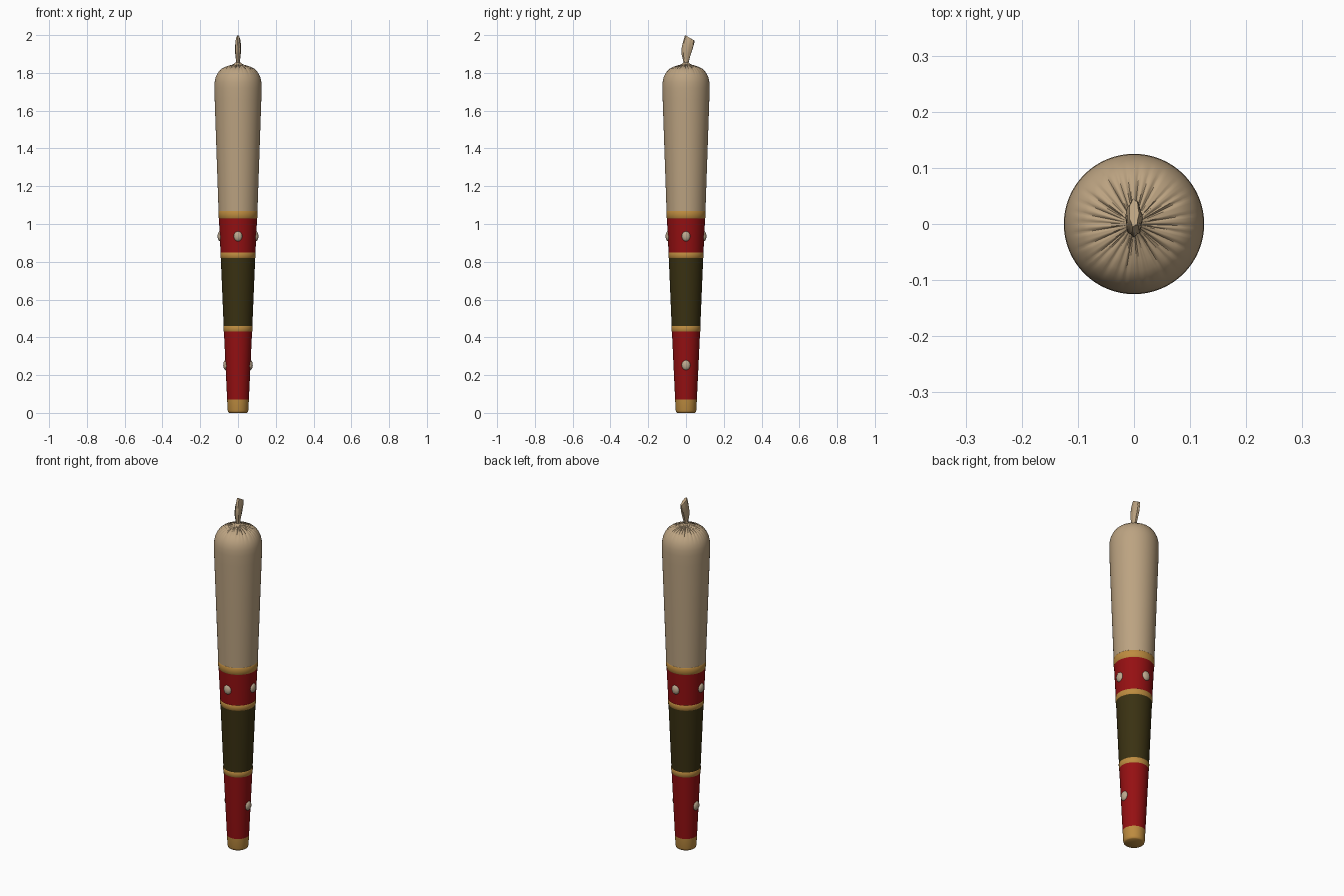
import bpy, bmesh, math, random

if "Cube" in bpy.data.objects:
    bpy.data.objects.remove(bpy.data.objects["Cube"])
random.seed(4)


def material(name, rgb):
    m = bpy.data.materials.new(name)
    m.diffuse_color = (*rgb, 1)
    m.use_nodes = True
    m.node_tree.nodes["Principled BSDF"].inputs["Base Color"].default_value = m.diffuse_color
    return m


PAPER = material("tan paper", (0.50, 0.365, 0.22))
GOLD = material("ochre gold", (0.51, 0.26, 0.05))
RED = material("deep red", (0.30, 0.005, 0.006))
DARK = material("dark olive", (0.042, 0.031, 0.006))
STUD = material("pale stud", (0.50, 0.39, 0.27))


def loft(name, rings, mat, cap_start=False, cap_end=False, angle=40):
    """Skin a list of closed rings of points with quads."""
    bm = bmesh.new()
    loops = [[bm.verts.new(p) for p in ring] for ring in rings]
    n = len(loops[0])
    for a, b in zip(loops, loops[1:]):
        for i in range(n):
            j = (i + 1) % n
            bm.faces.new((a[i], a[j], b[j], b[i]))
    if cap_start:
        bm.faces.new(loops[0][::-1])
    if cap_end:
        bm.faces.new(loops[-1])
    me = bpy.data.meshes.new(name)
    bm.to_mesh(me)
    bm.free()
    me.materials.append(mat)
    ob = bpy.data.objects.new(name, me)
    bpy.context.collection.objects.link(ob)
    bpy.ops.object.select_all(action='DESELECT')
    ob.select_set(True)
    bpy.context.view_layer.objects.active = ob
    bpy.ops.object.shade_smooth_by_angle(angle=math.radians(angle))
    return ob


def circle(z, r, n=64):
    return [(r * math.cos(2 * math.pi * i / n), r * math.sin(2 * math.pi * i / n), z)
            for i in range(n)]


def shaft_radius(z):
    pts = [(0, 0.054), (0.07, 0.0575), (0.45, 0.0755), (0.83, 0.0915), (1.05, 0.102), (1.1, 0.104)]
    for (z0, r0), (z1, r1) in zip(pts, pts[1:]):
        if z <= z1:
            return r0 + (r1 - r0) * (z - z0) / (z1 - z0)


# Rounded foot
loft("foot_cap", [circle(0, 0.047), circle(0.004, 0.052), circle(0.013, 0.0545),
                  circle(0.07, 0.0575)], GOLD, cap_start=True)

# Painted shaft sections
for name, z0, z1, mat in (("lower_red_wrap", 0.07, 0.43, RED),
                          ("dark_grip", 0.46, 0.82, DARK),
                          ("upper_red_wrap", 0.85, 1.03, RED)):
    loft(name, [circle(z, shaft_radius(z)) for z in (z0, (z0 + z1) / 2, z1)], mat)

# Slightly raised gold bands
for name, z0, z1 in (("lower_band", 0.43, 0.46), ("middle_band", 0.82, 0.85),
                     ("upper_band", 1.03, 1.07)):
    a, b = shaft_radius(z0), shaft_radius(z1)
    loft(name, [circle(z0, a), circle(z0 + 0.002, a + 0.0015),
                circle(z1 - 0.002, b + 0.0015), circle(z1, b)], GOLD)

# Paper body with a pleated dome: random pleat angle, width and depth
pleats = [((i + random.uniform(-0.25, 0.25)) * 2 * math.pi / 30,
           random.uniform(0.045, 0.075), random.uniform(0.6, 1.2)) for i in range(30)]


def pleat(a):
    depth = 0
    for c, w, s in pleats:
        d = abs((a - c + math.pi) % (2 * math.pi) - math.pi)
        depth = max(depth, s * max(0, 1 - d / w))
    return depth


N = 192
profile = [(1.07, 0.103, 0), (1.4, 0.1145, 0), (1.66, 0.1235, 0), (1.72, 0.125, 0),
           (1.75, 0.1238, 0), (1.775, 0.119, 0), (1.795, 0.110, 0.0003),
           (1.812, 0.098, 0.002), (1.824, 0.084, 0.004), (1.833, 0.066, 0.005),
           (1.839, 0.048, 0.005), (1.843, 0.033, 0.004), (1.847, 0.022, 0.002),
           (1.856, 0.013, 0)]
rings = []
for z, r, d in profile:
    ring = []
    for i in range(N):
        a = 2 * math.pi * i / N
        ring.append((r * math.cos(a), r * math.sin(a), z - d * pleat(a)))
    rings.append(ring)
loft("paper_body", rings, PAPER, angle=50)

# Flattened, creased twist: z, centre y, half width x, half width y, slant of the ring
M = 28
twist = [(1.838, 0, 0.02, 0.024, 0), (1.855, 0, 0.012, 0.014, 0),
         (1.872, 0.001, 0.012, 0.018, 0), (1.90, 0.002, 0.015, 0.026, 0),
         (1.925, 0.006, 0.016, 0.030, 0.002), (1.95, 0.011, 0.0155, 0.030, 0.006),
         (1.972, 0.017, 0.013, 0.028, 0.011), (1.985, 0.020, 0.009, 0.026, 0.014)]
rings = []
for k, (z, cy, rx, ry, s) in enumerate(twist):
    ring = []
    for i in range(M):
        a = 2 * math.pi * i / M
        crease = 1 - 0.14 * (0.5 + 0.5 * math.cos(7 * a + 0.5 * k))
        y = math.sin(a)
        ring.append((rx * crease * math.cos(a), cy + ry * crease * y, z - s * y))
    rings.append(ring)
loft("paper_twist", rings, PAPER, cap_end=True, angle=30)


# Oval studs: four on the upper wrap, two on the lower
def stud(name, z, ang):
    bpy.ops.mesh.primitive_uv_sphere_add(segments=16, ring_count=10, radius=1)
    ob = bpy.context.object
    ob.name = name
    r = shaft_radius(z) - 0.003
    ob.location = (r * math.cos(ang), r * math.sin(ang), z)
    ob.rotation_euler = (0, 0, ang)
    ob.scale = (0.015, 0.023, 0.027)
    ob.data.materials.append(STUD)
    bpy.ops.object.shade_smooth_by_angle(angle=math.radians(40))


for i in range(4):
    stud(f"upper_stud_{i + 1}", 0.935, i * math.pi / 2)
for i in range(2):
    stud(f"lower_stud_{i + 1}", 0.253, i * math.pi)
